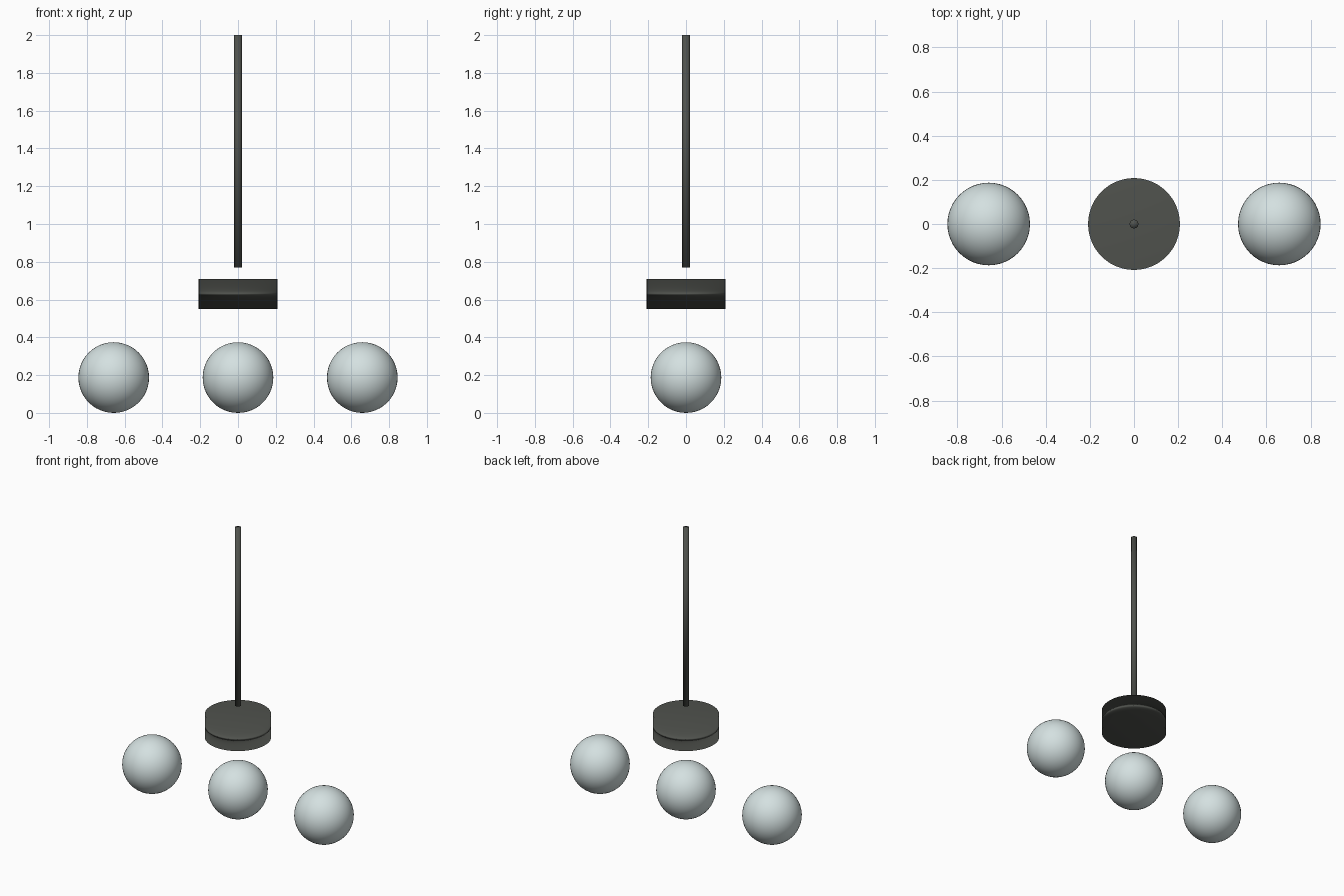
import bpy

cube = bpy.data.objects.get("Cube")
if cube:
    bpy.data.objects.remove(cube, do_unlink=True)


def material(name, rgb):
    mat = bpy.data.materials.new(name)
    mat.use_nodes = True
    colour = (*rgb, 1)
    mat.diffuse_color = colour
    mat.node_tree.nodes["Principled BSDF"].inputs["Base Color"].default_value = colour
    return mat


def finish(name, mat):
    obj = bpy.context.object
    obj.name = name
    obj.data.materials.append(mat)
    bpy.ops.object.shade_smooth()
    return obj


def cylinder(name, radius, bottom, top, mat):
    bpy.ops.mesh.primitive_cylinder_add(vertices=48, radius=radius, depth=top - bottom,
                                        location=(0, 0, (bottom + top) / 2))
    return finish(name, mat)


dark_metal = material("dark metal", (0.08, 0.085, 0.075))
pale_glass = material("pale glass", (0.66, 0.75, 0.75))

# Hanging rod and the round canopy below it
cylinder("hanging_rod", 0.02, 0.77, 2.0, dark_metal)
canopy = cylinder("canopy", 0.208, 0.55, 0.71, dark_metal)

# Soft rounded shading on the canopy, led by its large flat faces
weighted = canopy.modifiers.new("face weighted shading", 'WEIGHTED_NORMAL')
weighted.mode = 'FACE_AREA'

# Row of three globes
globe_radius = 0.187
for name, x in (("right_globe", -0.658), ("middle_globe", 0), ("left_globe", 0.658)):
    bpy.ops.mesh.primitive_uv_sphere_add(segments=48, ring_count=24, radius=globe_radius,
                                         location=(x, 0, globe_radius))
    finish(name, pale_glass)
